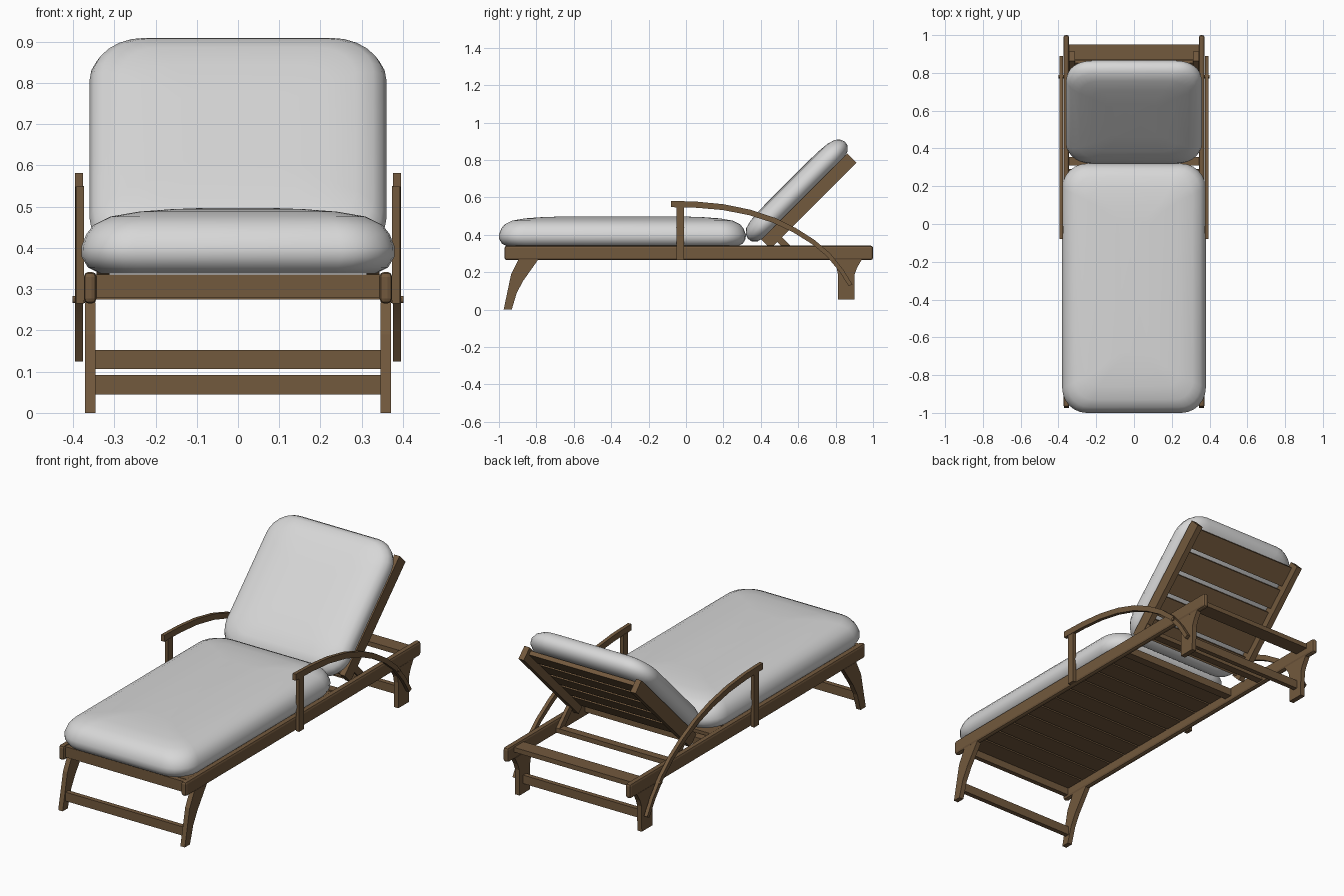
import bpy, bmesh, math
from mathutils import Vector, Matrix

cube = bpy.data.objects.get("Cube")
if cube:
    bpy.data.objects.remove(cube, do_unlink=True)


def material(name, rgb):
    m = bpy.data.materials.new(name)
    m.use_nodes = True
    m.diffuse_color = (*rgb, 1)
    bsdf = m.node_tree.nodes["Principled BSDF"]
    bsdf.inputs["Base Color"].default_value = (*rgb, 1)
    bsdf.inputs["Roughness"].default_value = 0.7
    return m


WOOD = material("brown wood", (0.17, 0.1, 0.047))
CLOTH = material("light grey fabric", (0.68, 0.68, 0.68))


def finish(bm, name, mat, smooth=False, bevel=0):
    bmesh.ops.recalc_face_normals(bm, faces=bm.faces)
    me = bpy.data.meshes.new(name)
    bm.to_mesh(me)
    bm.free()
    me.materials.append(mat)
    ob = bpy.data.objects.new(name, me)
    bpy.context.collection.objects.link(ob)
    if bevel:
        mod = ob.modifiers.new("soft edges", "BEVEL")
        mod.width = bevel
        mod.segments = 2
    if smooth:
        bpy.ops.object.select_all(action="DESELECT")
        ob.select_set(True)
        bpy.context.view_layer.objects.active = ob
        bpy.ops.object.shade_smooth_by_angle(angle=math.radians(40))
    return ob


def box(name, x, y, z, matrix=None, bevel=0):
    """Box from three (low, high) ranges."""
    bm = bmesh.new()
    bmesh.ops.create_cube(bm, size=1)
    for v in bm.verts:
        v.co = Vector([(r[0] + r[1]) / 2 + c * (r[1] - r[0]) for c, r in zip(v.co, (x, y, z))])
    if matrix:
        bm.transform(matrix)
    return finish(bm, name, WOOD, bevel=bevel)


def plate(name, outline, x0, x1, smooth=False):
    """Side outline of (y, z) points, extruded along x."""
    bm = bmesh.new()
    face = bm.faces.new([bm.verts.new((x0, y, z)) for y, z in outline])
    new = bmesh.ops.extrude_face_region(bm, geom=[face])["geom"]
    bmesh.ops.translate(bm, vec=(x1 - x0, 0, 0), verts=[g for g in new if isinstance(g, bmesh.types.BMVert)])
    return finish(bm, name, WOOD, smooth)


def cushion(name, half_x, half_y, radius, rings, matrix):
    """Stack of rounded rectangles, each given as (height, inset)."""
    bm = bmesh.new()
    loops = []
    for h, inset in rings:
        hx, hy = half_x - inset, half_y - inset
        r = max(radius - inset * 0.5, 0.03)
        loop = []
        for k, (sx, sy) in enumerate(((1, 1), (-1, 1), (-1, -1), (1, -1))):
            for i in range(7):
                a = math.pi / 2 * (k + i / 6)
                loop.append(bm.verts.new((sx * (hx - r) + r * math.cos(a), sy * (hy - r) + r * math.sin(a), h)))
        loops.append(loop)
    n = len(loops[0])
    for a, b in zip(loops, loops[1:]):
        for i in range(n):
            bm.faces.new((a[i], a[(i + 1) % n], b[(i + 1) % n], b[i]))
    bm.faces.new(loops[0])
    bm.faces.new(loops[-1])
    bm.transform(matrix)
    return finish(bm, name, CLOTH, True)


# Arched arm: centre line thickened along its normals
def arm_outline():
    top = [Vector(p) for p in ((-0.08, 0.565), (0.06, 0.561), (0.2, 0.548), (0.34, 0.52), (0.47, 0.478),
                               (0.58, 0.425), (0.68, 0.362), (0.76, 0.295), (0.83, 0.21), (0.88, 0.13))]
    upper, lower = [], []
    for i, p in enumerate(top):
        d = (top[min(i + 1, len(top) - 1)] - top[max(i - 1, 0)]).normalized()
        normal = Vector((-d.y, d.x)) * (0.017 - 0.0007 * i)
        upper.append(p + normal)
        lower.append(p - normal)
    return upper + lower[::-1]


FRONT_LEG = [(-0.975, 0), (-0.932, 0), (-0.905, 0.09), (-0.87, 0.155), (-0.79, 0.268),
             (-0.895, 0.268), (-0.935, 0.19)]
REAR_LEG = [(0.812, 0.055), (0.9, 0.055), (0.902, 0.19), (0.915, 0.225), (0.94, 0.268),
            (0.775, 0.268), (0.805, 0.225), (0.812, 0.19)]
PROP = [(0.45, 0.4), (0.475, 0.425), (0.6, 0.3), (0.575, 0.275)]

# Tilted backrest frame: local y runs up the slope, local z is its front normal
TILT = Matrix.Rotation(math.radians(45), 4, "X")

# Paired side parts
for side, s in (("left", 1), ("right", -1)):
    def span(a, b):
        return tuple(sorted((s * a, s * b)))
    box(side + "_side_rail", span(0.343, 0.374), (-0.97, 1), (0.265, 0.342), bevel=0.012)
    plate(side + "_front_leg", FRONT_LEG, s * 0.345, s * 0.371)
    plate(side + "_rear_leg", REAR_LEG, s * 0.345, s * 0.371)
    plate(side + "_armrest", arm_outline(), s * 0.376, s * 0.395, True)
    box(side + "_arm_post", span(0.374, 0.393), (-0.05, -0.01), (0.265, 0.55))
    box(side + "_backrest_rail", span(0.312, 0.343), (0.55, 1.2), (-0.09, -0.02), TILT)
    plate(side + "_backrest_prop", PROP, s * 0.322, s * 0.341)
    bm = bmesh.new()
    bmesh.ops.create_cone(bm, cap_ends=True, segments=12, radius1=0.009, radius2=0.009, depth=0.03,
                          matrix=Matrix.Translation((s * 0.386, 0.78, 0.275)) @ Matrix.Rotation(math.pi / 2, 4, "Y"))
    finish(bm, side + "_arm_bolt", WOOD)

# Cross members
INNER = (-0.345, 0.345)
box("front_crossbar", INNER, (-0.955, -0.93), (0.28, 0.336))
box("rear_crossbar", INNER, (0.87, 0.95), (0.305, 0.33))
box("middle_crossbar", INNER, (0.31, 0.355), (0.29, 0.33))
box("prop_crossbar", INNER, (0.56, 0.6), (0.275, 0.3))
box("front_leg_stretcher", INNER, (-0.95, -0.925), (0.045, 0.092))
box("rear_leg_stretcher", INNER, (0.845, 0.87), (0.107, 0.152))

# Slats
SEAT_SLATS = 11
pitch = 1.225 / SEAT_SLATS
for i in range(SEAT_SLATS):
    y = -0.925 + i * pitch
    box(f"seat_slat_{i + 1}", INNER, (y, y + pitch - 0.01), (0.315, 0.335))
for i in range(5):
    u = 0.56 + i * 0.128
    box(f"backrest_slat_{i + 1}", (-0.315, 0.315), (u, u + 0.106), (-0.05, -0.028), TILT)

# Cushions
cushion("seat_cushion", 0.38, 0.66, 0.13,
        [(0, 0.045), (0.015, 0.016), (0.04, 0.001), (0.065, 0), (0.095, 0.012), (0.118, 0.03),
         (0.138, 0.07), (0.15, 0.14), (0.156, 0.22), (0.159, 0.3)],
        Matrix.Translation((0, -0.34, 0.338)))
cushion("backrest_cushion", 0.36, 0.367, 0.13,
        [(-0.022, 0.06), (-0.012, 0.025), (0.01, 0.004), (0.035, 0), (0.06, 0.01), (0.08, 0.032),
         (0.092, 0.075), (0.098, 0.14), (0.1, 0.24)],
        TILT @ Matrix.Translation((0, 0.869, 0)))
